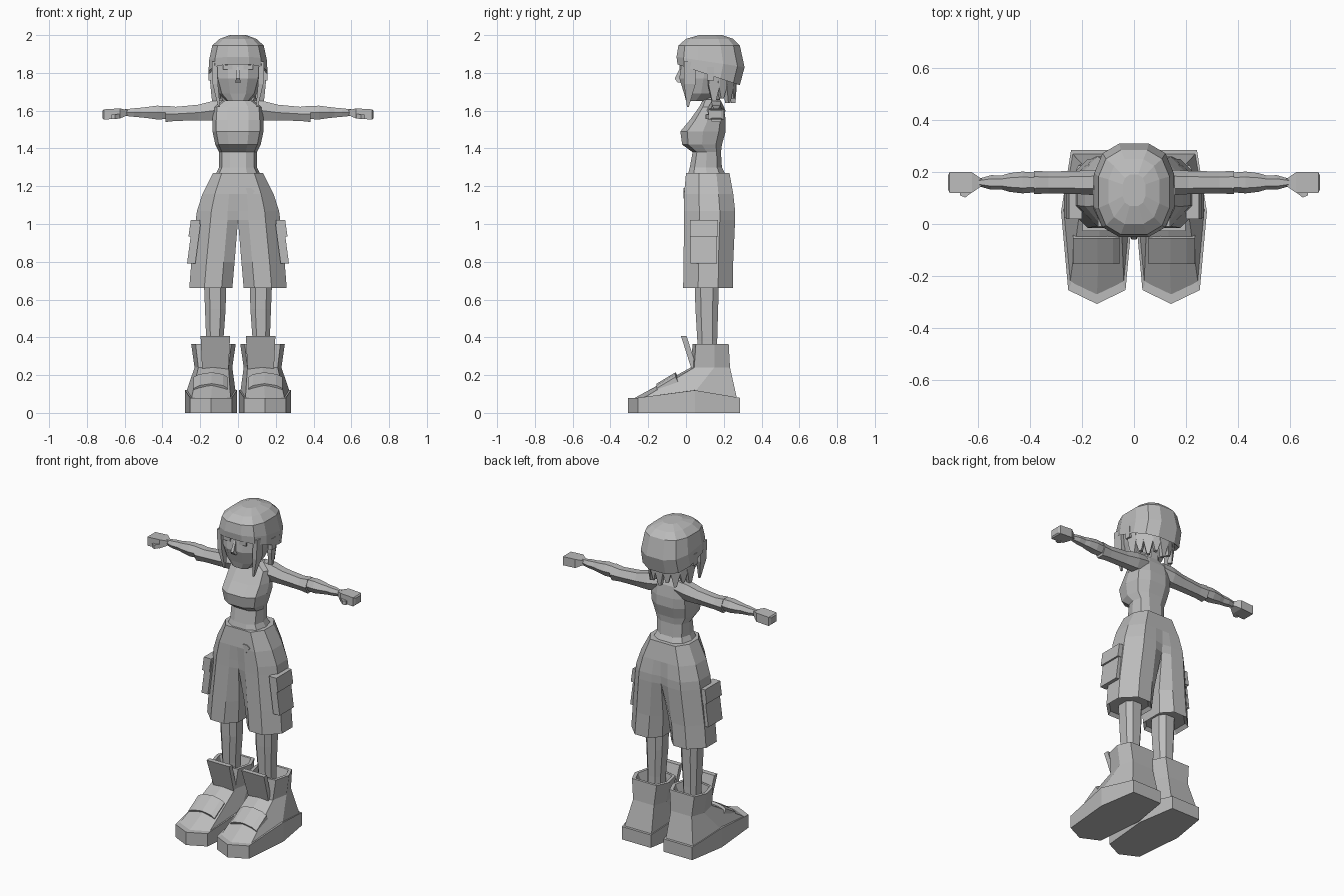
import bpy, bmesh, math
from mathutils import Vector

default_cube = bpy.data.objects.get("Cube")
if default_cube:
    bpy.data.objects.remove(default_cube, do_unlink=True)

grey = (0.5, 0.5, 0.5, 1)
material = bpy.data.materials.new("plain_grey")
material.use_nodes = True
material.diffuse_color = grey
material.node_tree.nodes["Principled BSDF"].inputs["Base Color"].default_value = grey


def skin(name, rings, side=1):
    """Bridge equal-sized rings of points and cap both ends."""
    bm = bmesh.new()
    loops = [[bm.verts.new((x * side, y, z)) for x, y, z in ring] for ring in rings]
    count = len(loops[0])
    for lower, upper in zip(loops, loops[1:]):
        for i in range(count):
            j = (i + 1) % count
            bm.faces.new((lower[i], lower[j], upper[j], upper[i]))
    bm.faces.new(loops[0])
    bm.faces.new(loops[-1])
    bmesh.ops.recalc_face_normals(bm, faces=bm.faces)
    mesh = bpy.data.meshes.new(name)
    bm.to_mesh(mesh)
    bm.free()
    mesh.materials.append(material)
    part = bpy.data.objects.new(name, mesh)
    bpy.context.collection.objects.link(part)


def pair(name, rings):
    skin("left_" + name, rings, side=1)
    skin("right_" + name, rings, side=-1)


def oval(z, half, front, back, sides=10, drop=0, centre=0):
    """Squarish level ring; drop lowers it towards the back."""
    ring = []
    for i in range(sides):
        angle = math.tau * (i + 0.5) / sides
        across, along = math.sin(angle), -math.cos(angle) / math.cos(math.pi / sides)
        across = math.copysign(abs(across) ** 0.75, across)
        along = math.copysign(abs(along) ** 0.75, along)
        depth = (along + 1) / 2
        ring.append((centre + half * across, front + (back - front) * depth, z - drop * depth))
    return ring


def hexagon(x, radius, height, z=1.59):
    """Ring across the arm."""
    turns = [math.tau * i / 6 for i in range(6)]
    return [(x, 0.16 + radius * math.cos(t), z + height * math.sin(t)) for t in turns]


def plate(centre, across, thick):
    """Rectangle spanned by two half vectors."""
    c, a, t = Vector(centre), Vector(across), Vector(thick)
    return [c - a - t, c + a - t, c + a + t, c - a + t]


def level_plate(x, y, z, width, depth):
    return plate((x, y, z), across=(width, 0, 0), thick=(0, depth, 0))


def upright_plate(x, y, z, depth, height):
    return plate((x, y, z), across=(0, depth, 0), thick=(0, 0, height))


# Torso from hips to collar, with pinched waist and full chest
skin("torso", [
    oval(z=1.22, half=0.14, front=0, back=0.23),
    oval(z=1.3, half=0.1, front=0.02, back=0.19),
    oval(z=1.38, half=0.1, front=0.035, back=0.185),
    oval(z=1.42, half=0.12, front=-0.02, back=0.19),
    oval(z=1.49, half=0.135, front=-0.03, back=0.21),
    oval(z=1.55, half=0.135, front=0.02, back=0.21),
    oval(z=1.62, half=0.13, front=0.07, back=0.2),
    oval(z=1.66, half=0.07, front=0.09, back=0.18)])
skin("neck", [oval(z, half=0.05, front=0.09, back=0.18, sides=8) for z in (1.6, 1.7)])

# Head with a narrow chin, pointed nose and narrow eyes
skin("head", [
    oval(z=1.65, half=0.06, front=0, back=0.1),
    oval(z=1.69, half=0.1, front=-0.01, back=0.17),
    oval(z=1.77, half=0.125, front=-0.035, back=0.22),
    oval(z=1.9, half=0.135, front=-0.02, back=0.25)])
skin("nose", [
    level_plate(x=0, y=-0.035, z=1.75, width=0.015, depth=0.01),
    level_plate(x=0, y=-0.045, z=1.77, width=0.01, depth=0.015),
    level_plate(x=0, y=-0.02, z=1.83, width=0.006, depth=0.01)])
pair("eye", [upright_plate(x=x, y=-0.03, z=1.83, depth=0.004, height=0.012) for x in (0.03, 0.08)])
pair("ear", [level_plate(x=0.145, y=0.13, z=z, width=0.012, depth=0.018) for z in (1.76, 1.83)])

# Rounded hair cap sloping down at the back
skin("hair_cap", [
    oval(z=1.87, half=0.135, front=-0.02, back=0.26, sides=12, drop=0.11),
    oval(z=1.845, half=0.16, front=-0.045, back=0.285, sides=12, drop=0.11),
    oval(z=1.885, half=0.157, front=-0.05, back=0.31, sides=12, drop=0.055),
    oval(z=1.945, half=0.14, front=-0.04, back=0.285, sides=12),
    oval(z=1.98, half=0.1, front=0, back=0.25, sides=12),
    oval(z=2, half=0.045, front=0.07, back=0.19, sides=12)])

# Jagged strands round the back of the head
strands = 9
for k in range(strands):
    angle = math.radians(160) * (k / (strands - 1) - 0.5)
    outward = Vector((math.sin(angle), math.cos(angle), 0))
    sideways = Vector((outward.y, -outward.x, 0))
    root = Vector((0, 0.125, 1.83)) + outward * 0.138
    tip = root - outward * 0.013 - Vector((0, 0, 0.19 - 0.025 * (k % 2)))
    skin("hair_strand_" + str(k + 1), [
        plate(root.lerp(tip, amount), sideways * width, outward * 0.012)
        for amount, width in ((0, 0.03), (0.5, 0.03), (1, 0.008))])
pair("front_lock", [
    level_plate(x=0.125, y=0.02, z=1.86, width=0.014, depth=0.03),
    level_plate(x=0.12, y=0.02, z=1.74, width=0.014, depth=0.03),
    level_plate(x=0.1, y=0.01, z=1.62, width=0.005, depth=0.005)])

# Arms: sleeve, bare forearm, hand and thumb
pair("sleeve", [
    hexagon(x=0.06, radius=0.045, height=0.05, z=1.61),
    hexagon(x=0.13, radius=0.05, height=0.06, z=1.6),
    hexagon(x=0.21, radius=0.045, height=0.048),
    hexagon(x=0.33, radius=0.042, height=0.043, z=1.583),
    hexagon(x=0.385, radius=0.045, height=0.05, z=1.583)])
pair("forearm", [
    hexagon(x=0.38, radius=0.038, height=0.04),
    hexagon(x=0.43, radius=0.042, height=0.042),
    hexagon(x=0.48, radius=0.036, height=0.034),
    hexagon(x=0.51, radius=0.027, height=0.03),
    hexagon(x=0.55, radius=0.028, height=0.026),
    hexagon(x=0.6, radius=0.014, height=0.02)])
pair("hand", [
    upright_plate(x=0.585, y=0.16, z=1.59, depth=0.012, height=0.013),
    upright_plate(x=0.625, y=0.16, z=1.585, depth=0.04, height=0.027),
    upright_plate(x=0.71, y=0.16, z=1.58, depth=0.04, height=0.027),
    upright_plate(x=0.717, y=0.16, z=1.58, depth=0.025, height=0.02)])
pair("thumb", [
    upright_plate(x=0.62, y=0.137, z=1.573, depth=0.012, height=0.012),
    upright_plate(x=0.65, y=0.115, z=1.567, depth=0.013, height=0.012),
    upright_plate(x=0.67, y=0.12, z=1.567, depth=0.01, height=0.012)])


def trouser_ring(z, inner, outer, front, back, gap):
    """Half of the shorts; gap bevels the inner corners."""
    width, depth = outer - inner, back - front
    near, far = inner + width / 4, inner + width * 0.65
    return [(inner, front + gap, z), (near, front, z), (far, front, z),
            (outer, front + depth * 0.3, z), (outer, back - depth * 0.3, z),
            (far, back, z), (near, back, z), (inner, back - gap, z)]


# Baggy shorts, one half for each leg
pair("shorts_leg", [
    trouser_ring(z=0.68, inner=0.045, outer=0.24, front=0, back=0.23, gap=0.05),
    trouser_ring(z=0.66, inner=0.03, outer=0.258, front=-0.015, back=0.25, gap=0.06),
    trouser_ring(z=0.8, inner=0.018, outer=0.247, front=-0.013, back=0.25, gap=0.05),
    trouser_ring(z=1.02, inner=0, outer=0.224, front=-0.01, back=0.26, gap=0.015),
    trouser_ring(z=1.07, inner=0, outer=0.217, front=-0.01, back=0.26, gap=0.01),
    trouser_ring(z=1.16, inner=0, outer=0.188, front=-0.01, back=0.25, gap=0),
    trouser_ring(z=1.27, inner=0, outer=0.133, front=0, back=0.23, gap=0)])

# Cargo pockets with flaps
pair("pocket", [
    level_plate(x=0.22, y=0.095, z=1, width=0.022, depth=0.07),
    level_plate(x=0.248, y=0.095, z=0.79, width=0.022, depth=0.07)])
pair("pocket_flap", [
    level_plate(x=0.225, y=0.095, z=1.02, width=0.025, depth=0.075),
    level_plate(x=0.237, y=0.095, z=0.935, width=0.025, depth=0.075)])

# Small tag on the front of the waist
skin("waist_tag", [
    [(0.06 + dx, y, 1.165 + dz) for dx, dz in ((0, -0.03), (0.03, 0.01), (0.01, 0.025), (-0.02, 0.025))]
    for y in (-0.013, -0.005)])

# Bare shins
pair("shin", [
    oval(z=0.28, half=0.045, front=0.06, back=0.165, sides=8, centre=0.123),
    oval(z=0.38, half=0.048, front=0.06, back=0.165, sides=8, centre=0.123),
    oval(z=0.55, half=0.058, front=0.05, back=0.17, sides=8, centre=0.12),
    oval(z=0.72, half=0.063, front=0.045, back=0.175, sides=8, centre=0.122)])


def boot_ring(z, half, toe, heel, centre=0.13, arch=0):
    """Pointed boot outline; arch raises it at the widest place."""
    length, corner = heel - toe, half * 0.8
    widest, shoulder = toe + length * 0.6, toe + length * 0.09
    return [(centre, toe, z), (centre + corner, shoulder, z), (centre + half, widest, z + arch),
            (centre + corner * 0.9, heel, z), (centre - corner * 0.9, heel, z),
            (centre - half, widest, z + arch), (centre - corner, shoulder, z)]


# Chunky boots with a thick sole, open collar, tongue and strap
pair("boot_sole", [
    boot_ring(z=0, half=0.138, toe=-0.308, heel=0.285, centre=0.143),
    boot_ring(z=0.08, half=0.138, toe=-0.308, heel=0.285, centre=0.143, arch=0.04),
    boot_ring(z=0.08, half=0.125, toe=-0.28, heel=0.26, centre=0.143, arch=0.04)])
pair("boot_upper", [
    boot_ring(z=0.075, half=0.13, toe=-0.28, heel=0.27, centre=0.143, arch=0.04),
    boot_ring(z=0.24, half=0.1, toe=0.025, heel=0.233),
    boot_ring(z=0.365, half=0.118, toe=0.035, heel=0.226),
    boot_ring(z=0.365, half=0.098, toe=0.05, heel=0.21),
    boot_ring(z=0.3, half=0.075, toe=0.06, heel=0.19)])
pair("boot_tongue", [
    level_plate(x=0.12, y=0.045, z=0.23, width=0.07, depth=0.015),
    level_plate(x=0.12, y=-0.012, z=0.408, width=0.078, depth=0.015)])
pair("boot_strap", [
    plate((x, -0.095, z), across=(0, 0.05, 0.03), thick=(0, -0.01, 0.02))
    for x, z in ((0.055, 0.14), (0.08, 0.155), (0.14, 0.165), (0.205, 0.155), (0.235, 0.14))])
